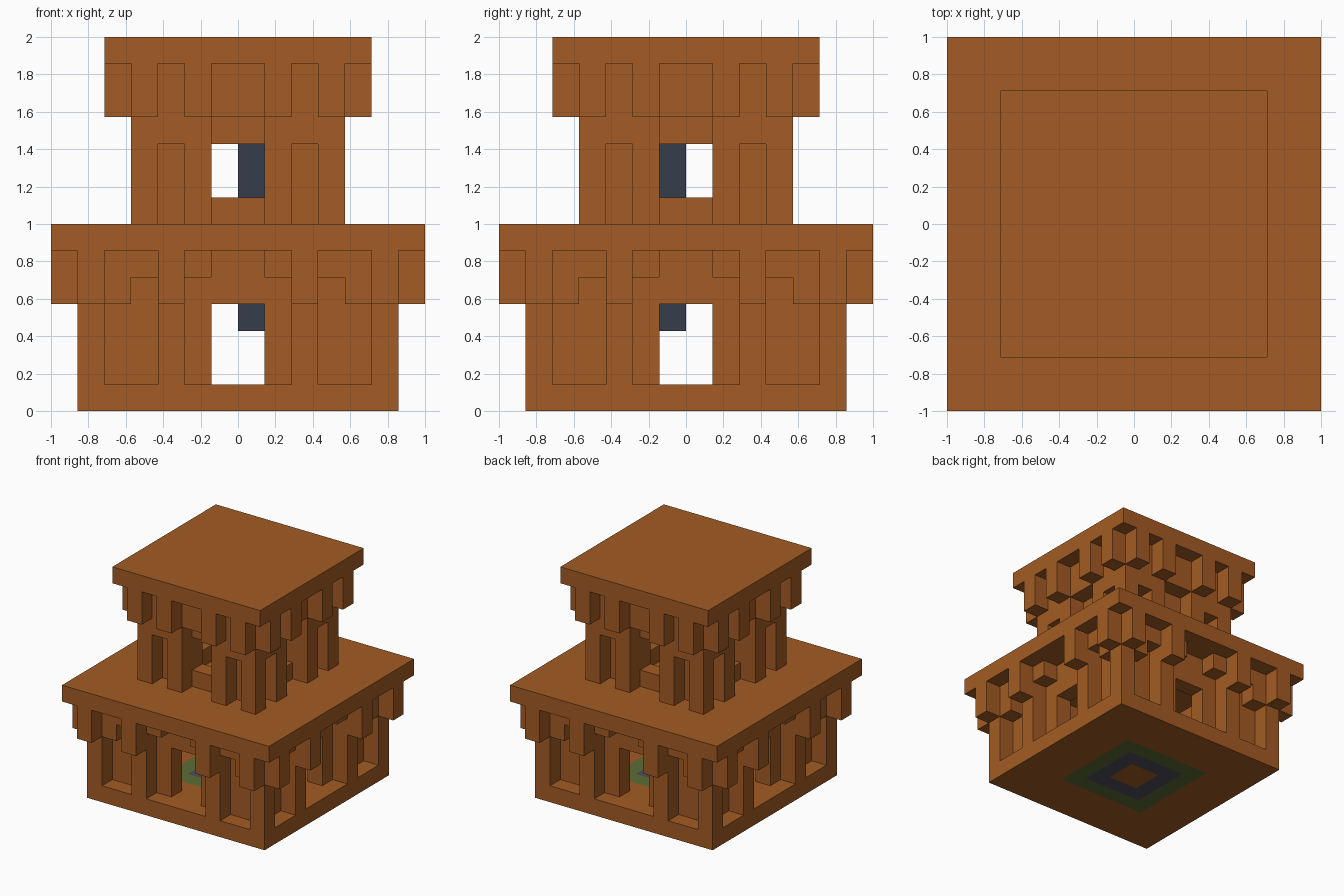
import bpy, bmesh
from mathutils import Matrix, Vector
from math import pi

U = 1 / 7  # size of one block

cube = bpy.data.objects.get("Cube")
if cube:
    bpy.data.objects.remove(cube, do_unlink=True)


def material(name, rgb):
    m = bpy.data.materials.new(name)
    m.use_nodes = True
    col = (*rgb, 1)
    m.diffuse_color = col
    bsdf = m.node_tree.nodes["Principled BSDF"]
    bsdf.inputs["Base Color"].default_value = col
    bsdf.inputs["Roughness"].default_value = 0.9
    return m


clay = material("terracotta", (0.367, 0.105, 0.017))
slate = material("dark_slate", (0.037, 0.045, 0.072))
moss = material("moss_green", (0.107, 0.15, 0.035))
stone = material("grey_stone", (0.08, 0.075, 0.105))


def add_box(bm, x, y, z, turn=0, flip=1):
    """Box from (low, high) spans in blocks, mirrored in x and turned about z."""
    size = [s[1] - s[0] for s in (x, y, z)]
    mid = Vector((flip * sum(x) / 2, sum(y) / 2, sum(z) / 2))
    place = Matrix.Rotation(turn * pi / 2, 4, "Z") @ Matrix.Translation(mid)
    bmesh.ops.create_cube(bm, size=1, matrix=Matrix.Scale(U, 4) @ place @ Matrix.Diagonal((*size, 1)))


def part(name, mat, boxes, turns=4, mirror=False):
    """One object made of boxes repeated on every side."""
    bm = bmesh.new()
    for turn in range(turns):
        for flip in ((1, -1) if mirror else (1,)):
            for x, y, z in boxes:
                add_box(bm, x, y, z, turn, flip)
    mesh = bpy.data.meshes.new(name)
    bm.to_mesh(mesh)
    bm.free()
    mesh.materials.append(mat)
    obj = bpy.data.objects.new(name, mesh)
    bpy.context.collection.objects.link(obj)


def ring(name, mat, outer, inner, z):
    part(name, mat, [((-outer, inner), (-outer, -inner), z)])


def slab(name, mat, half, z):
    part(name, mat, [((-half, half), (-half, half), z)], turns=1)


# Floor with concentric coloured squares
ring("base_floor", clay, 6, 3, (0, 1))
ring("green_floor_ring", moss, 3, 2, (0, 1))
ring("grey_floor_ring", stone, 2, 1, (0, 1))
slab("floor_centre", clay, 1, (0, 1))

# Lower storey
part("lower_walls", clay, [((-5, -1), (-5, -4), (1, 6)),
                           ((1, 4), (-5, -4), (1, 6)),
                           ((-1, 1), (-5, -4), (4, 6))])
part("lower_corner_pillars", clay, [((-6, -5), (-6, -5), (1, 6))])
part("lower_pillars", clay, [((2, 3), (-6, -5), (1, 6))], mirror=True)
part("lower_arches", clay, [((4, 5), (-6, -5), (4, 6)),
                            ((3, 4), (-6, -5), (5, 6)),
                            ((1, 2), (-6, -5), (5, 6))], mirror=True)
part("lower_eave_brackets", clay, [((5, 6), (-7, -6), (4, 6)),
                                   ((2, 3), (-7, -6), (4, 6))], mirror=True)
slab("lower_roof", clay, 7, (6, 7))

# Upper storey
part("upper_walls", clay, [((-3, -1), (-3, -2), (7, 13)),
                           ((1, 2), (-3, -2), (7, 13)),
                           ((-1, 1), (-3, -2), (7, 8)),
                           ((-1, 1), (-3, -2), (10, 13))])
part("upper_corner_pillars", clay, [((-4, -3), (-4, -3), (7, 13))])
part("upper_pillars", clay, [((1, 2), (-4, -3), (7, 13)),
                             ((2, 3), (-4, -3), (10, 13))], mirror=True)
part("upper_lintels", clay, [((-1, 1), (-4, -3), (11, 13))])
part("upper_eave_brackets", clay, [((3, 4), (-5, -4), (11, 13)),
                                   ((1, 2), (-5, -4), (11, 13))], mirror=True)
slab("upper_roof", clay, 5, (13, 14))

# Hanging slate post inside both rooms
part("hanging_post", slate, [((0, 1), (-1, 0), (3, 6)),
                             ((0, 1), (-1, 0), (7, 13))], turns=1)
